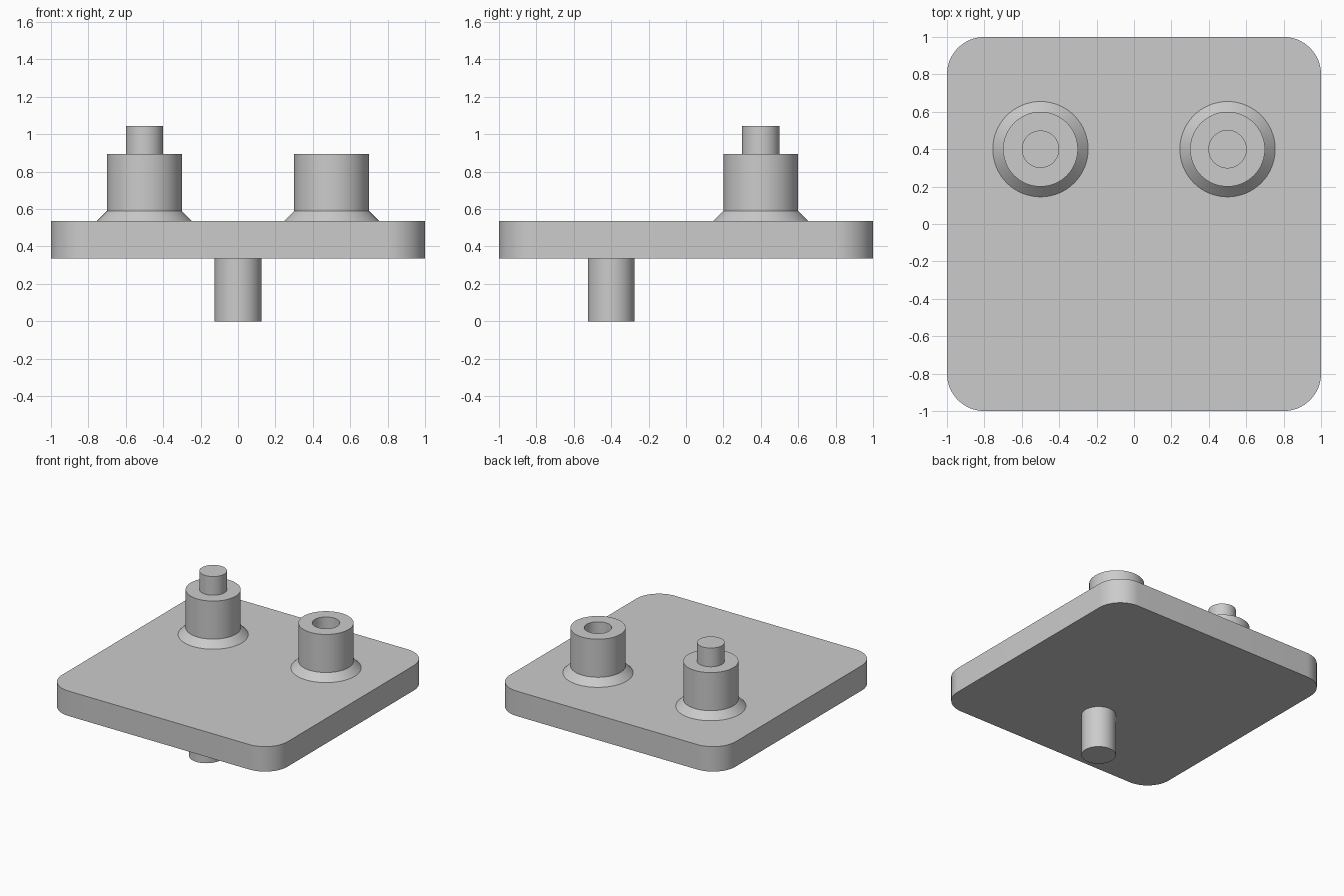
import bpy
import bmesh
import math

if "Cube" in bpy.data.objects:
    bpy.data.objects.remove(bpy.data.objects["Cube"], do_unlink=True)

GREY = (0.6, 0.6, 0.6, 1.0)
grey = bpy.data.materials.new("plain grey")
grey.use_nodes = True
grey.diffuse_color = GREY
grey.node_tree.nodes["Principled BSDF"].inputs["Base Color"].default_value = GREY

PLATE_BOTTOM, PLATE_TOP = 0.335, 0.535
BOSS_TOP, PIN_TOP = 0.895, 1.045
HOLE_FLOOR = 0.695
SEGMENTS = 64


def finish(name, bm, location):
    """Turn a bmesh into a smooth-shaded object with crisp edges."""
    mesh = bpy.data.meshes.new(name)
    bm.to_mesh(mesh)
    bm.free()
    mesh.materials.append(grey)
    obj = bpy.data.objects.new(name, mesh)
    obj.location = location
    bpy.context.collection.objects.link(obj)
    bpy.ops.object.select_all(action="DESELECT")
    obj.select_set(True)
    bpy.context.view_layer.objects.active = obj
    bpy.ops.object.shade_smooth_by_angle(angle=math.radians(30))
    return obj


def turned(name, profile, x, y):
    """Solid of revolution from a (radius, height) profile."""
    bm = bmesh.new()
    verts = [bm.verts.new((r, 0, z)) for r, z in profile]
    edges = [bm.edges.new(pair) for pair in zip(verts, verts[1:])]
    bmesh.ops.spin(bm, geom=verts + edges, cent=(0, 0, 0), axis=(0, 0, 1),
                   angle=math.tau, steps=SEGMENTS, use_merge=True)
    bmesh.ops.remove_doubles(bm, verts=bm.verts, dist=1e-5)
    bmesh.ops.recalc_face_normals(bm, faces=bm.faces)
    return finish(name, bm, (x, y, 0))


# Plate with rounded upright corners
bm = bmesh.new()
bmesh.ops.create_cube(bm, size=2)
for v in bm.verts:
    v.co.z = PLATE_TOP if v.co.z > 0 else PLATE_BOTTOM
corners = [e for e in bm.edges if abs(e.verts[0].co.z - e.verts[1].co.z) > 0.1]
bmesh.ops.bevel(bm, geom=corners, offset=0.2, segments=16, profile=0.5,
                affect="EDGES")
finish("plate", bm, (0, 0, 0))

# Boss outline shared by both posts: chamfered foot and straight wall
foot = [(0, PLATE_TOP), (0.255, PLATE_TOP), (0.2, 0.59), (0.2, BOSS_TOP)]

# Post with a pin on the right, post with a socket on the left
turned("pin_post", foot + [(0.1, BOSS_TOP), (0.1, PIN_TOP), (0, PIN_TOP)],
       -0.5, 0.4)
turned("socket_post", foot + [(0.1, BOSS_TOP), (0.1, HOLE_FLOOR), (0, HOLE_FLOOR)],
       0.5, 0.4)

# Peg under the plate
turned("lower_peg", [(0, 0), (0.125, 0), (0.125, PLATE_BOTTOM), (0, PLATE_BOTTOM)],
       0, -0.4)
